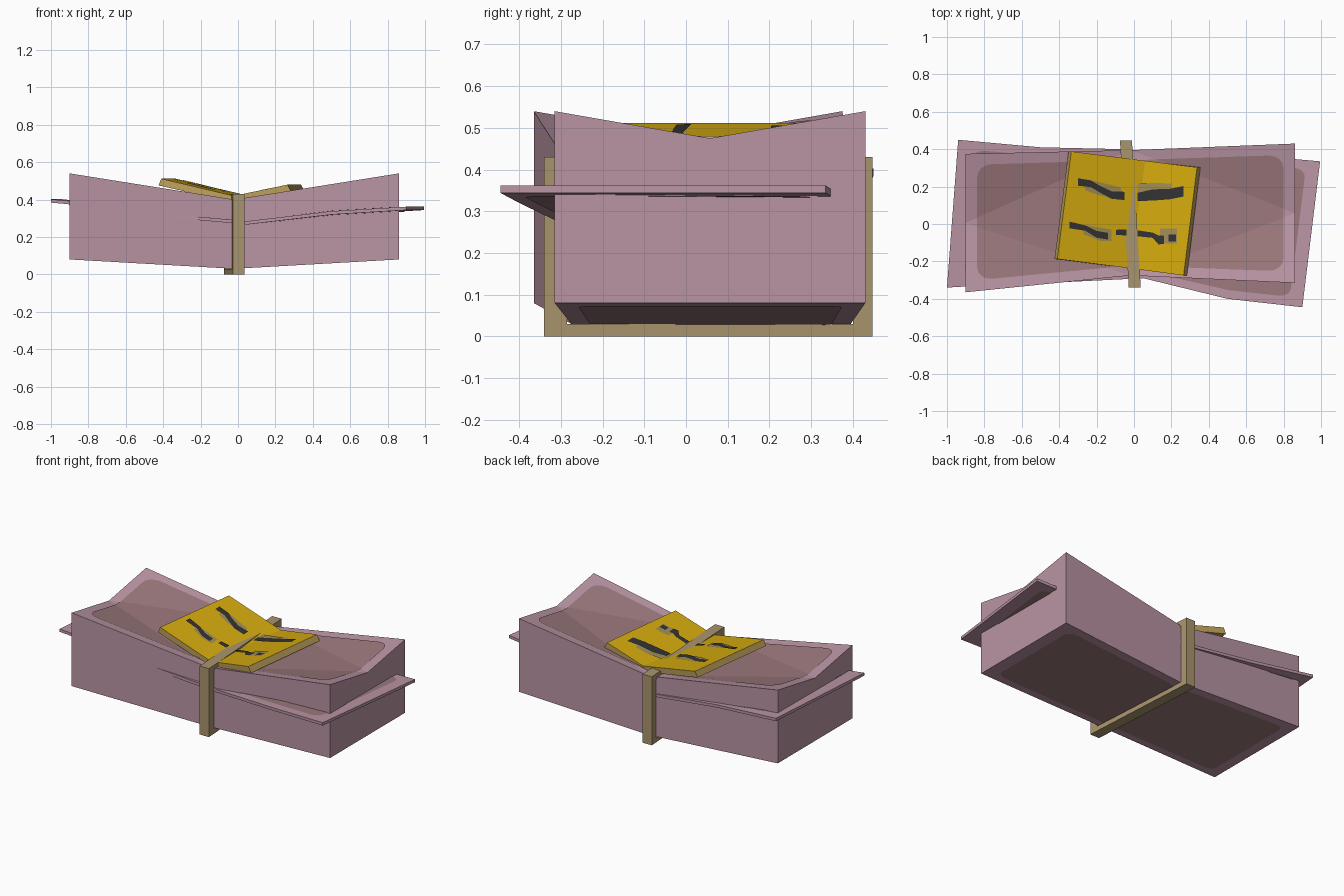
import bpy, bmesh, math
from mathutils import Vector

if "Cube" in bpy.data.objects:
    bpy.data.objects.remove(bpy.data.objects["Cube"])


def material(name, rgb):
    m = bpy.data.materials.new(name)
    m.diffuse_color = [(c / 255 / 12.92) if c < 10 else ((c / 255 + 0.055) / 1.055) ** 2.4 for c in rgb] + [1]
    m.use_nodes = True
    m.node_tree.nodes["Principled BSDF"].inputs["Base Color"].default_value = m.diffuse_color
    return m


PINK = material("dusty pink paper", (186, 149, 164))
PRINT = material("brown print", (156, 121, 125))
YELLOW = material("yellow paper", (212, 170, 14))
TAN = material("tan paper edge", (190, 160, 92))
BAND = material("khaki band", (170, 149, 109))
INK = material("charcoal ink", (50, 50, 50))
FRINGE = material("faded ink", (160, 140, 85))


def finish(name, bm, *mats, fix=True):
    if fix:
        bmesh.ops.recalc_face_normals(bm, faces=bm.faces)
    me = bpy.data.meshes.new(name)
    bm.to_mesh(me)
    bm.free()
    ob = bpy.data.objects.new(name, me)
    bpy.context.collection.objects.link(ob)
    for m in mats:
        me.materials.append(m)
    return ob


def loft(sections):
    """Skin closed sections into a capped solid; returns bmesh and vertex rows."""
    bm = bmesh.new()
    rows = [[bm.verts.new(p) for p in s] for s in sections]
    n = len(rows[0])
    for a, b in zip(rows, rows[1:]):
        for i in range(n):
            j = (i + 1) % n
            bm.faces.new((a[i], a[j], b[j], b[i]))
    bm.faces.new(rows[0])
    bm.faces.new(rows[-1])
    return bm, rows


def panel(name, u0, u1, v1, ru, rv, cuts, fn, up=True):
    """Rounded rectangle in (u, v), cut along fold lines, then draped by fn."""
    bm = bmesh.new()
    pts = []
    for su, sv, a0 in ((1, 1, 0), (0, 1, 90), (0, -1, 180), (1, -1, 270)):
        cu = u1 - ru if su else u0 + ru
        cv = sv * (v1 - rv)
        for k in range(5):
            a = math.radians(a0 + k * 22.5)
            pts.append((cu + ru * math.cos(a), cv + rv * math.sin(a), 0))
    bm.faces.new([bm.verts.new(p) for p in pts])
    for co, no in cuts:
        bmesh.ops.bisect_plane(bm, geom=bm.verts[:] + bm.edges[:] + bm.faces[:],
                               plane_co=co, plane_no=no)
    for v in bm.verts:
        v.co = fn(v.co.x, v.co.y)
    bm.normal_update()
    for f in bm.faces:
        if (f.normal.z > 0) != up:
            f.normal_flip()
    return finish(name, bm, PRINT, fix=False)


# Pinched stack of notes: (x, centre y, half width) at left end, waist, right end
LEFT, WAIST, RIGHT = (-0.90, 0.005, 0.37), (-0.02, 0.06, 0.335), (0.86, 0.0575, 0.3725)


def section(st, bottom, corner, mid):
    x, c, w = st
    return [(x, c - w, bottom), (x, c + w, bottom), (x, c + w, corner), (x, c, mid), (x, c - w, corner)]


bm, rows = loft([section(LEFT, 0.08, 0.54, 0.475), section(WAIST, 0.03, 0.40, 0.40),
                 section(RIGHT, 0.08, 0.54, 0.475)])
for end in (rows[0], rows[2]):
    for k in (2, 4):
        bmesh.ops.connect_verts(bm, verts=[end[3], rows[1][k]])
finish("note_stack", bm, PINK)

# Printed panels on the top and underside of the stack
for side, end in (("left", LEFT), ("right", RIGHT)):
    def spot(u, v, end=end):
        x, c, w = [a + (b - a) * u for a, b in zip(WAIST, end)]
        return x, c + v * w

    def top(u, v):
        return (*spot(u, v), 0.405 + 0.075 * u + 0.065 * max(0, abs(v) - 1 + u))

    def under(u, v):
        return (*spot(u, v), 0.027 + 0.05 * u)

    panel(f"top_print_{side}", 0.02, 0.93, 0.84, 0.09, 0.18,
          [((1, 0, 0), (1, 1, 0)), ((1, 0, 0), (1, -1, 0))], top)
    panel(f"under_print_{side}", 0.0, 0.92, 0.86, 0.07, 0.12, [], under, up=False)

# Loose notes sliding out of the stack: front xy, back xy, top z
LOOSE = {
    "right": [((-0.40, -0.312), (-0.35, 0.36), 0.325), ((0.05, -0.29), (0.10, 0.38), 0.285),
              ((0.50, -0.40), (0.60, 0.37), 0.338), ((0.90, -0.445), (0.995, 0.335), 0.362)],
    "left": [((0.30, -0.25), (0.30, 0.37), 0.33), ((-0.05, -0.27), (-0.05, 0.40), 0.30),
             ((-0.50, -0.31), (-0.50, 0.41), 0.355), ((-1.0, -0.34), (-0.94, 0.45), 0.402)],
}
T = 0.018
for side, st in LOOSE.items():
    bm, _ = loft([[(*f, z - T), (*b, z - T), (*b, z), (*f, z)] for f, b, z in st])
    finish(f"loose_note_{side}", bm, PINK)

    def drape(u, v, dz, st=st):
        i = min(int(u), 2)
        a, b = [Vector((*p[0], p[2])).lerp(Vector((*p[1], p[2])), (v + 1) / 2) for p in st[i:i + 2]]
        return a.lerp(b, u - i) + Vector((0, 0, dz))

    folds = [((1, 0, 0), (1, 0, 0)), ((2, 0, 0), (1, 0, 0))]
    panel(f"loose_print_{side}", 0.2, 2.82, 0.88, 0.15, 0.12, folds, lambda u, v: drape(u, v, 0.003))
    panel(f"loose_under_print_{side}", 0.2, 2.82, 0.88, 0.15, 0.12, folds,
          lambda u, v: drape(u, v, -T - 0.003), up=False)

# Folded yellow note on top: front xy, back xy, top z, outward lean of the lower edge
bm, _ = loft([[(f[0] + dx, f[1], z - 0.036), (b[0] + dx, b[1], z - 0.036), (*b, z), (*f, z)]
              for f, b, z, dx in (((-0.41, -0.187), (-0.335, 0.388), 0.512, -0.015),
                                  ((-0.022, -0.237), (0.06, 0.338), 0.42, 0),
                                  ((0.265, -0.275), (0.337, 0.303), 0.48, 0.018))])
bmesh.ops.recalc_face_normals(bm, faces=bm.faces)
for f in bm.faces:
    f.material_index = 0 if f.normal.z > 0.8 else 1
finish("yellow_note", bm, YELLOW, TAN)


def yellow_z(x, y):
    d = x + 0.022 - (y + 0.237) * 0.1426
    return 0.42 + (-0.235 * d if d < 0 else 0.205 * d)


def strokes(name, mat, dz, lines):
    """Flat ink ribbons lying on the yellow note; points are x, y, half width."""
    bm = bmesh.new()
    for line in lines:
        pairs = [[bm.verts.new((x, y + s * w, yellow_z(x, y + s * w) + dz)) for s in (-1, 1)]
                 for x, y, w in line]
        for a, b in zip(pairs, pairs[1:]):
            bm.faces.new((a[0], b[0], b[1], a[1]))
    finish(name, bm, mat, fix=False)


strokes("faded_marks", FRINGE, 0.003, [
    [(-0.26, 0.21, 0.03), (-0.19, 0.19, 0.035), (-0.07, 0.16, 0.035)],
    [(0.02, 0.17, 0.045), (0.12, 0.175, 0.045), (0.2, 0.18, 0.035)],
    [(-0.27, -0.03, 0.025), (-0.18, -0.055, 0.035), (-0.12, -0.06, 0.03)],
    [(0.14, -0.065, 0.04), (0.23, -0.065, 0.04)]])
strokes("ink_marks", INK, 0.005, [
    [(-0.30, 0.225, 0.02), (-0.23, 0.215, 0.018), (-0.18, 0.185, 0.018), (-0.12, 0.155, 0.02), (-0.05, 0.15, 0.022)],
    [(0.02, 0.145, 0.022), (0.10, 0.155, 0.03), (0.19, 0.16, 0.028), (0.265, 0.175, 0.028)],
    [(-0.345, -0.005, 0.018), (-0.26, -0.022, 0.014), (-0.20, -0.055, 0.018), (-0.14, -0.065, 0.018)],
    [(-0.095, -0.045, 0.014), (-0.04, -0.045, 0.016)],
    [(0.02, -0.05, 0.016), (0.10, -0.06, 0.014), (0.13, -0.085, 0.024), (0.16, -0.085, 0.022)],
    [(0.185, -0.075, 0.018), (0.225, -0.075, 0.018)]])

# Band wrapped round the waist, slightly skewed
bm = bmesh.new()
rings = []
for half in (-0.032, 0.032):
    for y0, y1, z0, z1 in ((-0.34, 0.447, 0, 0.43), (-0.285, 0.40, 0.03, 0.395)):
        rings.append([bm.verts.new((0.004 - 0.06 * (y + 0.34) + half, y, z))
                      for y, z in ((y0, z0), (y1, z0), (y1, z1), (y0, z1))])
for a, b in ((0, 1), (1, 3), (3, 2), (2, 0)):
    for i in range(4):
        j = (i + 1) % 4
        bm.faces.new((rings[a][i], rings[a][j], rings[b][j], rings[b][i]))
finish("band", bm, BAND)
